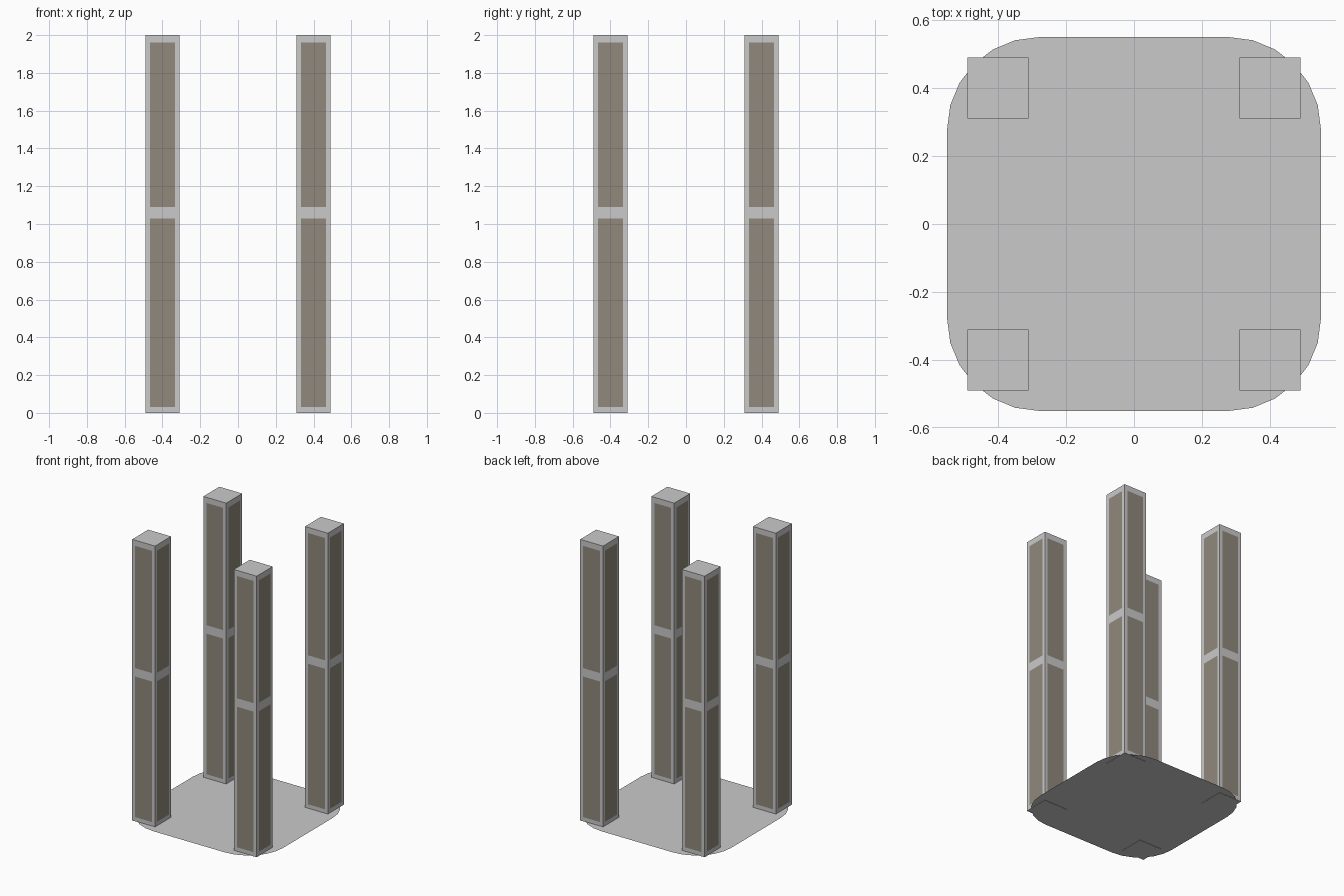
import bpy
import bmesh
from math import cos, sin, pi
from mathutils import Matrix, Vector

cube = bpy.data.objects.get("Cube")
if cube:
    bpy.data.objects.remove(cube, do_unlink=True)


def make_material(name, rgb):
    mat = bpy.data.materials.new(name)
    mat.use_nodes = True
    mat.diffuse_color = (*rgb, 1)
    mat.node_tree.nodes["Principled BSDF"].inputs["Base Color"].default_value = (*rgb, 1)
    return mat


def add_object(name, bm, materials, location=(0, 0, 0)):
    mesh = bpy.data.meshes.new(name)
    bm.to_mesh(mesh)
    bm.free()
    for mat in materials:
        mesh.materials.append(mat)
    obj = bpy.data.objects.new(name, mesh)
    obj.location = location
    bpy.context.collection.objects.link(obj)
    return obj


frame_grey = make_material("light grey", (0.59, 0.59, 0.59))
panel_brown = make_material("taupe panel", (0.28, 0.25, 0.2))

# Floor plate: a thin rounded square
HALF, RADIUS, STEPS = 0.55, 0.27, 6
bm = bmesh.new()
outline = []
for corner in range(4):
    turn = Matrix.Rotation(corner * pi / 2, 3, "Z")
    for i in range(STEPS + 1):
        a = i / STEPS * pi / 2
        point = Vector((HALF - RADIUS + RADIUS * cos(a), HALF - RADIUS + RADIUS * sin(a), 0))
        outline.append(bm.verts.new(turn @ point))
bm.faces.new(outline)
add_object("floor_plate", bm, [frame_grey], (0, 0, 0.002))

# Posts: square columns with two flush panels on each side
WIDTH, HEIGHT, PANEL_HALF = 0.18, 2.0, 0.066
PANELS = [(0.03, 1.03), (1.09, 1.96)]


def make_post(name, x, y):
    bm = bmesh.new()
    bmesh.ops.create_cube(bm, size=1, matrix=Matrix.Translation((0, 0, HEIGHT / 2))
                          @ Matrix.Diagonal((WIDTH, WIDTH, HEIGHT, 1)))
    cuts = [((0, 0, z), (0, 0, 1)) for span in PANELS for z in span]
    for s in (-PANEL_HALF, PANEL_HALF):
        cuts += [((s, 0, 0), (1, 0, 0)), ((0, s, 0), (0, 1, 0))]
    for co, no in cuts:
        bmesh.ops.bisect_plane(bm, geom=bm.verts[:] + bm.edges[:] + bm.faces[:],
                               plane_co=co, plane_no=no)
    for face in bm.faces:
        c = face.calc_center_median()
        across = min(abs(c.x), abs(c.y))
        in_span = any(low < c.z < high for low, high in PANELS)
        face.material_index = int(in_span and across < PANEL_HALF)
    add_object(name, bm, [frame_grey, panel_brown], (x, y, 0))


for side, x in (("left", 0.4), ("right", -0.4)):
    for end, y in (("front", -0.4), ("back", 0.4)):
        make_post(f"{end}_{side}_post", x, y)
